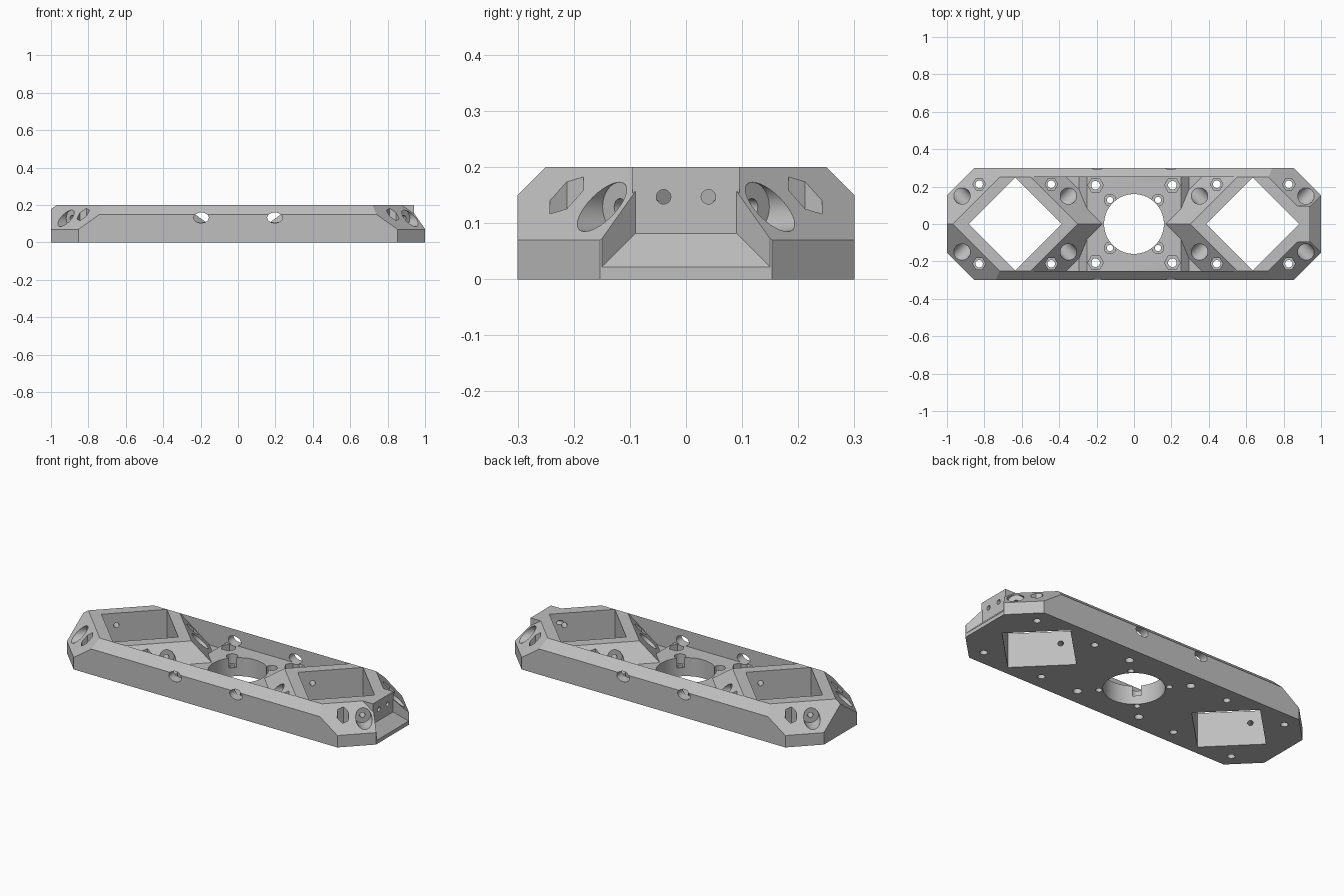
import bpy, bmesh
from math import pi, radians
from mathutils import Vector, Matrix

cube = bpy.data.objects.get("Cube")
if cube:
    bpy.data.objects.remove(cube, do_unlink=True)

gray = bpy.data.materials.new("light gray")
gray.use_nodes = True
gray.diffuse_color = (0.52, 0.52, 0.52, 1)
gray.node_tree.nodes["Principled BSDF"].inputs["Base Color"].default_value = (0.52, 0.52, 0.52, 1)

SIDES = (-1, 1)
CORNERS = [(s, t) for s in SIDES for t in SIDES]
BAY = 0.635          # distance of each diamond bay from the middle
ROOT2 = 2 ** 0.5


def make(name, bm):
    bmesh.ops.recalc_face_normals(bm, faces=bm.faces[:])
    mesh = bpy.data.meshes.new(name)
    bm.to_mesh(mesh)
    bm.free()
    mesh.materials.append(gray)
    obj = bpy.data.objects.new(name, mesh)
    bpy.context.collection.objects.link(obj)
    return obj


def box(name, x0, x1, y0, y1, z0, z1, planes=()):
    """Box trimmed by planes, each given as (point, outward normal)."""
    bm = bmesh.new()
    bmesh.ops.create_cube(bm, size=1)
    for v in bm.verts:
        v.co = (x0 + (v.co.x + 0.5) * (x1 - x0), y0 + (v.co.y + 0.5) * (y1 - y0),
                z0 + (v.co.z + 0.5) * (z1 - z0))
    for point, normal in planes:
        geom = bm.verts[:] + bm.edges[:] + bm.faces[:]
        cut = bmesh.ops.bisect_plane(bm, geom=geom, plane_co=point, plane_no=normal,
                                     clear_outer=True, dist=1e-5)
        edges = [e for e in cut["geom_cut"] if isinstance(e, bmesh.types.BMEdge)]
        if edges:
            bmesh.ops.contextual_create(bm, geom=edges)
    return make(name, bm)


def rod(name, n, r, start, end, r2=None, spin=0, squash=1):
    """Prism or frustum with n sides between two points."""
    start, end = Vector(start), Vector(end)
    axis = end - start
    matrix = (Matrix.Translation((start + end) / 2) @ axis.to_track_quat('Z', 'Y').to_matrix().to_4x4()
              @ Matrix.Diagonal((1, squash, 1, 1)) @ Matrix.Rotation(spin, 4, 'Z'))
    bm = bmesh.new()
    bmesh.ops.create_cone(bm, cap_ends=True, segments=n, radius1=r, radius2=r if r2 is None else r2,
                          depth=axis.length, matrix=matrix)
    return make(name, bm)


def combine(target, tool, operation='DIFFERENCE'):
    mod = target.modifiers.new("combine", 'BOOLEAN')
    mod.operation, mod.solver, mod.object = operation, 'EXACT', tool
    bpy.context.view_layer.objects.active = target
    bpy.ops.object.modifier_apply(modifier=mod.name)
    bpy.data.objects.remove(tool, do_unlink=True)


def drill(x, y, z, r, n, hole, spin=0):
    """Vertical pocket down to z, with a screw hole through the base."""
    combine(frame, rod("pocket", n, r, (x, y, z), (x, y, 0.3), spin=spin))
    combine(frame, rod("screw_hole", 20, hole, (x, y, -0.1), (x, y, z + 0.01)))


# Outer body: clipped corners, chamfered long edges, sloping corner facets
trims = [((0, t * 0.30, 0.15), (0, t, 1)) for t in SIDES]
for s, t in CORNERS:
    trims.append(((s * 1.0, t * 0.153, 0), (s, t, 0)))
    trims.append(((s * 1.0, t * 0.153, 0.07), (s, t, ROOT2)))
frame = box("frame", -1, 1, -0.3, 0.3, 0, 0.2, trims)

# Raised end block and the flared notch in front of it
combine(frame, box("end_block", 0.83, 0.94, -0.095, 0.095, 0.06, 0.2), 'UNION')
flare = [((0.945, t * 0.095, 0), (-1, t, 0)) for t in SIDES]
flare.append(((0.945, 0, 0.077), (-1, 0, -1)))
combine(frame, box("notch", 0.94, 1.1, -0.3, 0.3, -0.1, 0.3, flare))

# Middle cavity, leaving the sloped bay walls and the centre platform standing
cavity = box("cavity", -BAY, BAY, -0.25, 0.25, 0.065, 0.22)
for s in SIDES:
    combine(cavity, rod("bay_slope", 4, 0.334 + 0.2 * ROOT2, (s * BAY, 0, 0), (s * BAY, 0, 0.24),
                        r2=0.334 - 0.04 * ROOT2))
combine(cavity, box("platform", -0.4, 0.4, -0.3, 0.3, 0, 0.108,
                    [((s * 0.25, 0, 0.108), (s, 0, 1)) for s in SIDES]))
combine(frame, cavity)

# Diamond bays and the round centre opening
for s in SIDES:
    combine(frame, rod("bay_opening", 4, 0.249, (s * BAY, 0, -0.1), (s * BAY, 0, 0.3)))
combine(frame, rod("centre_opening", 64, 0.16, (0, 0, -0.1), (0, 0, 0.3)))

# Nut pockets and screw holes around the centre
for s, t in CORNERS:
    drill(s * 0.205, t * 0.207, 0.06, 0.042, 6, 0.023, radians(30))
    drill(s * 0.128, t * 0.128, 0.05, 0.031, 24, 0.017)

# Nut pockets and sideways screw wells around each bay
for side in SIDES:
    for s, t in CORNERS:
        drill(side * BAY + s * 0.193, t * 0.2125, 0.06, 0.034, 6, 0.02, radians(30))
        mouth = Vector((side * BAY + s * 0.285, t * 0.15, 0.129))
        out = Vector((s, t, 0)).normalized()
        combine(frame, rod("well", 32, 0.044, mouth - out * 0.046, mouth + out * 0.06))
        combine(frame, rod("well_hole", 16, 0.015, mouth - out * 0.2, mouth))

# Openings through the long side walls
for s, t in CORNERS:
    combine(frame, rod("side_opening", 32, 0.041, (s * 0.197, t * 0.22, 0.132),
                       (s * 0.197, t * 0.35, 0.132), squash=0.68))

# Small holes in the end block
for t in SIDES:
    combine(frame, rod("end_hole", 20, 0.013, (0.8, t * 0.04, 0.147), (1.1, t * 0.04, 0.147)))

bpy.ops.object.select_all(action='DESELECT')
frame.select_set(True)
bpy.context.view_layer.objects.active = frame
bpy.ops.object.shade_smooth_by_angle(angle=radians(25))
